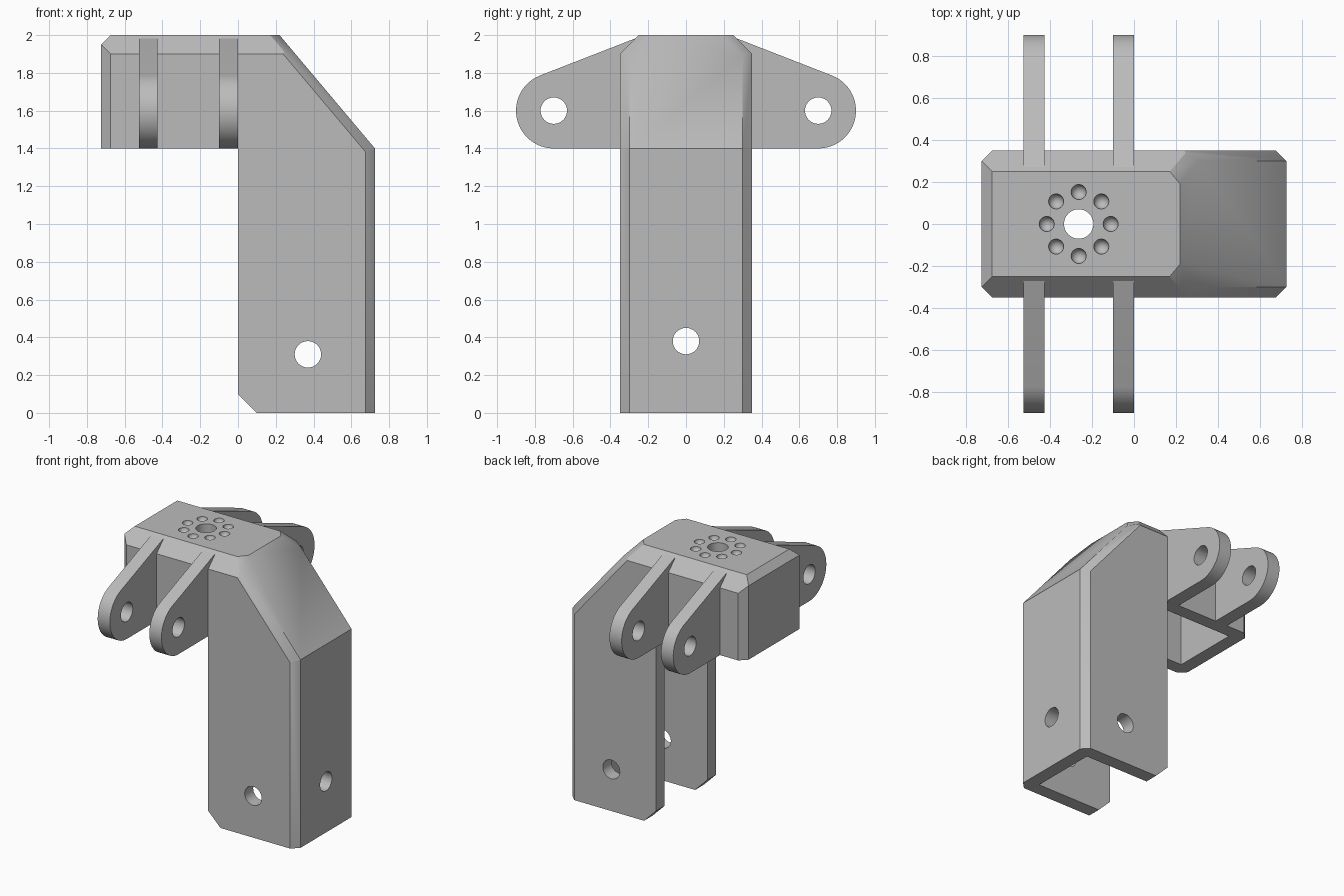
import bpy, bmesh
from math import radians, sin, cos, tau
from mathutils import Vector, Matrix

if "Cube" in bpy.data.objects:
    bpy.data.objects.remove(bpy.data.objects["Cube"])

grey = bpy.data.materials.new("mid_grey")
grey.use_nodes = True
grey.diffuse_color = (0.5, 0.5, 0.5, 1)
grey.node_tree.nodes["Principled BSDF"].inputs["Base Color"].default_value = (0.5, 0.5, 0.5, 1)


def make(name, bm):
    bmesh.ops.recalc_face_normals(bm, faces=bm.faces[:])
    mesh = bpy.data.meshes.new(name)
    bm.to_mesh(mesh)
    bm.free()
    mesh.materials.append(grey)
    obj = bpy.data.objects.new(name, mesh)
    bpy.context.collection.objects.link(obj)
    return obj


def prism(name, points, axis, lo, hi):
    """Extrude a profile along x (points are y, z) or along y (points are x, z)."""
    bm = bmesh.new()
    place = (lambda a, b: (lo, a, b)) if axis == "x" else (lambda a, b: (a, lo, b))
    face = bm.faces.new([bm.verts.new(place(a, b)) for a, b in points])
    moved = bmesh.ops.extrude_face_region(bm, geom=[face])["geom"]
    step = (hi - lo, 0, 0) if axis == "x" else (0, hi - lo, 0)
    bmesh.ops.translate(bm, vec=step, verts=[v for v in moved if isinstance(v, bmesh.types.BMVert)])
    return make(name, bm)


def rod(centre, radius, length, axis):
    bm = bmesh.new()
    turn = Matrix.Rotation(radians(90), 4, axis) if axis != "Z" else Matrix()
    bmesh.ops.create_cone(bm, cap_ends=True, segments=32, radius1=radius, radius2=radius,
                          depth=length, matrix=Matrix.Translation(centre) @ turn)
    return make("hole_cutter", bm)


def cut(obj, cutter):
    cutter.hide_render = True
    mod = obj.modifiers.new("cut", "BOOLEAN")
    mod.operation, mod.solver, mod.object = "DIFFERENCE", "EXACT", cutter
    bpy.context.view_layer.objects.active = obj
    bpy.ops.object.modifier_apply(modifier=mod.name)
    bpy.data.objects.remove(cutter)


def smooth(obj):
    bpy.ops.object.select_all(action="DESELECT")
    obj.select_set(True)
    bpy.context.view_layer.objects.active = obj
    bpy.ops.object.shade_smooth_by_angle(angle=radians(30))


# Solid outer block, trimmed by the slope and the chamfers
END, SIDE, ARM_Z = 0.725, 0.35, 1.4
slope = Vector((0.6, 0, 0.505)).normalized()
planes = [((END, 0, ARM_Z), slope), ((-END, 0, 1.95), Vector((-1, 0, 1)))]
for s in (-1, 1):
    planes += [
        ((0, s * SIDE, 1.9), Vector((0, s, 1))),
        ((END, s * 0.3, 0), Vector((1, s, 0))),
        ((-END, s * 0.3, 0), Vector((-1, s, 0))),
        ((END, s * 0.3, ARM_Z), slope + Vector((0, s, 0))),
        ((0.22, s * 0.19, 2), Vector((0.66, s * 0.55, 1.115))),
    ]
bm = bmesh.new()
bmesh.ops.create_cube(bm, size=1, matrix=Matrix.Translation((0, 0, 1)) @ Matrix.Diagonal((2 * END, 2 * SIDE, 2, 1)))
for point, normal in planes:
    geom = bm.verts[:] + bm.edges[:] + bm.faces[:]
    done = bmesh.ops.bisect_plane(bm, geom=geom, plane_co=point, plane_no=normal, clear_outer=True)
    rim = [e for e in done["geom_cut"] if isinstance(e, bmesh.types.BMEdge)]
    bmesh.ops.edgeloop_fill(bm, edges=rim)
bracket = make("bracket_shell", bm)

# Space under the arm, with the clipped leg corner
cut(bracket, prism("under_arm", [(-1, -1), (0.1, -1), (0.1, 0), (0, 0.1), (0, ARM_Z), (-1, ARM_Z)], "y", -1, 1))

# Hollow inside, leaving thin walls
cut(bracket, prism("hollow", [(-0.625, -1), (0.625, -1), (0.625, 1.364), (0.173, 1.9), (-0.625, 1.9)],
                   "y", -0.25, 0.25))

# Pin holes through the leg and the central hole in the top
cut(bracket, rod((0.37, 0, 0.31), 0.07, 1, "X"))
cut(bracket, rod((0.7, 0, 0.38), 0.07, 0.4, "Y"))
cut(bracket, rod((-0.263, 0, 1.9), 0.07, 0.4, "Z"))

# Ring of round dimples
for i in range(8):
    angle = tau * i / 8
    bm = bmesh.new()
    spot = (-0.263 + 0.152 * cos(angle), 0.152 * sin(angle), 2)
    bmesh.ops.create_uvsphere(bm, u_segments=24, v_segments=12, radius=0.036, matrix=Matrix.Translation(spot))
    cut(bracket, make("dimple_cutter", bm))
smooth(bracket)

# Four rounded lugs with pin holes
for s, side in ((-1, "front"), (1, "back")):
    for x, place in ((-0.525, "right"), (-0.1, "left")):
        arc = [radians(-90 + 157.8 * i / 24) for i in range(25)]
        outline = [(s * 0.27, 1.982), (s * 0.27, ARM_Z)]
        outline += [(s * (0.7 + 0.2 * cos(a)), 1.6 + 0.2 * sin(a)) for a in arc]
        lug = prism(f"{side}_{place}_lug", outline, "x", x, x + 0.1)
        cut(lug, rod((x, s * 0.7, 1.6), 0.07, 0.5, "Y"))
        smooth(lug)
